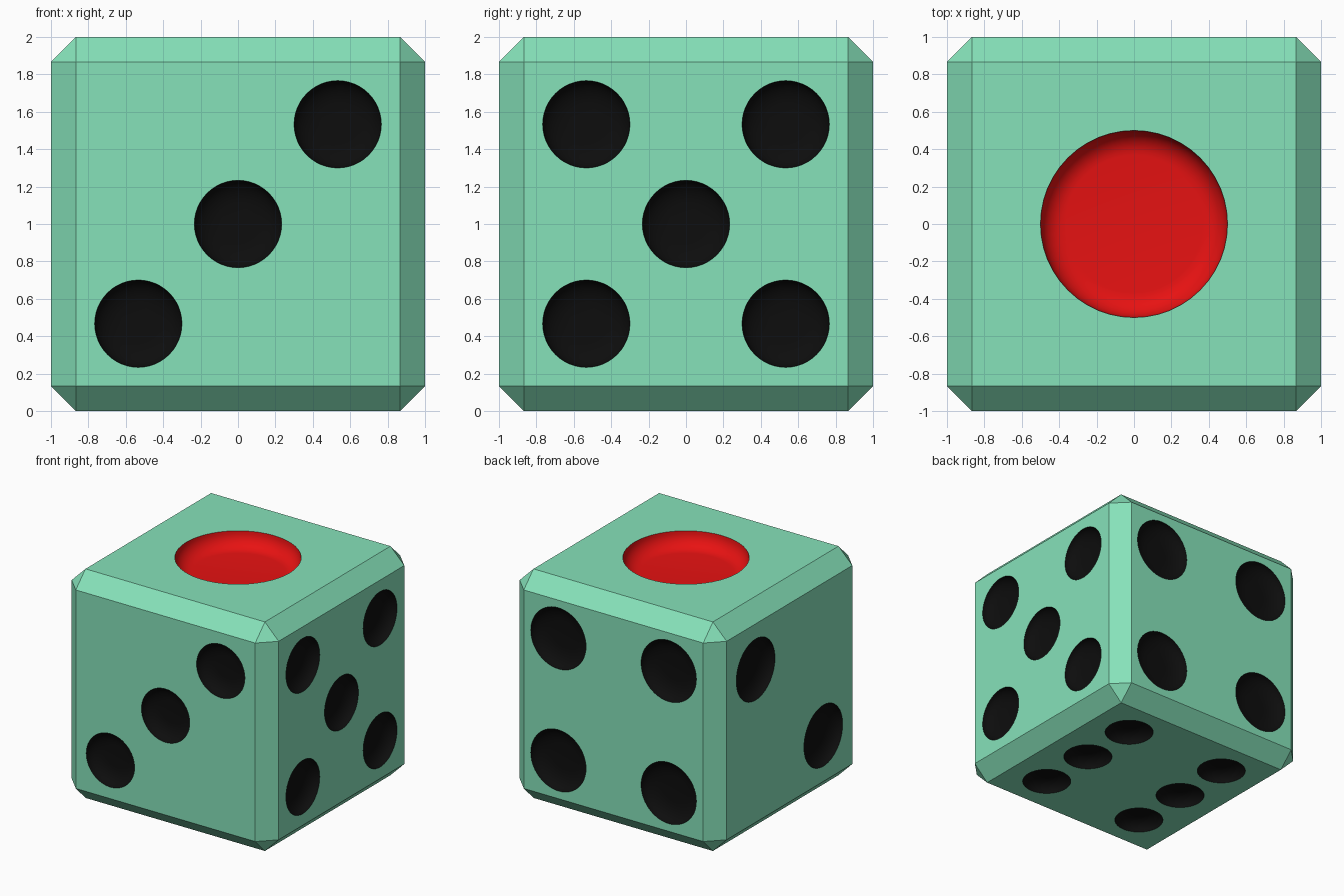
import bpy, bmesh, math
from mathutils import Matrix, Vector

if "Cube" in bpy.data.objects:
    bpy.data.objects.remove(bpy.data.objects["Cube"])

GREEN, BLACK, RED = 0, 1, 2


def material(name, rgb):
    m = bpy.data.materials.new(name)
    m.diffuse_color = (*rgb, 1)
    m.use_nodes = True
    m.node_tree.nodes["Principled BSDF"].inputs["Base Color"].default_value = m.diffuse_color
    return m


mats = [material("mint_green", (0.24, 0.76, 0.49)),
        material("black", (0.004, 0.004, 0.004)),
        material("red", (0.8, 0.006, 0.006))]


def make_object(name, bm):
    me = bpy.data.meshes.new(name)
    bm.to_mesh(me)
    bm.free()
    for m in mats:
        me.materials.append(m)
    ob = bpy.data.objects.new(name, me)
    bpy.context.collection.objects.link(ob)
    return ob


# die body: cube with chamfered edges
bm = bmesh.new()
bmesh.ops.create_cube(bm, size=2, matrix=Matrix.Translation((0, 0, 1)))
bmesh.ops.bevel(bm, geom=bm.edges[:], offset=2 / 15, offset_type='OFFSET',
                segments=1, affect='EDGES')
bmesh.ops.recalc_face_normals(bm, faces=bm.faces[:])
die = make_object("die", bm)


# pip cutter: shallow dish with a rounded floor edge
def add_pip(bm, right, up, u, v, r, depth, fillet, mat, sides=48, steps=8):
    right, up = Vector(right), Vector(up)
    out = right.cross(up)
    centre = Vector((0, 0, 1)) + out + right * u + up * v
    profile = [(r, 0.05)]
    for i in range(steps + 1):
        a = math.pi / 2 * i / steps
        profile.append((r - fillet * (1 - math.cos(a)), -depth * math.sin(a)))
    rings = []
    for rad, h in profile:
        ring = []
        for k in range(sides):
            t = math.tau * k / sides
            ring.append(bm.verts.new(centre + out * h + right * rad * math.cos(t)
                                     + up * rad * math.sin(t)))
        rings.append(ring)
    faces = [bm.faces.new(rings[0]), bm.faces.new(rings[-1][::-1])]
    for a, b in zip(rings, rings[1:]):
        for k in range(sides):
            n = (k + 1) % sides
            faces.append(bm.faces.new((a[k], b[k], b[n], a[n])))
    for f in faces:
        f.material_index = mat
        f.smooth = True


# each side: right axis, up axis, pip radius, pip positions
p, q = 0.533, 0.467
X, Y, Z = (1, 0, 0), (0, 1, 0), (0, 0, 1)
NX, NY = (-1, 0, 0), (0, -1, 0)
four = [(a, b) for a in (-p, p) for b in (-p, p)]
sides = [
    (X, Y, 0.5, [(0, 0)]),                                        # top
    (NY, Z, 0.267, [(-q, q), (q, -q)]),                           # left
    (X, Z, 0.2333, [(-p, -p), (0, 0), (p, p)]),                   # front
    (NX, Z, 0.267, four),                                         # back
    (Y, Z, 0.2333, four + [(0, 0)]),                              # right
    (NX, Y, 0.2, [(a, b) for a in (-0.5, 0.5) for b in (-p, 0, p)]),  # bottom
]
bm = bmesh.new()
for right, up, r, spots in sides:
    big = len(spots) == 1
    for u, v in spots:
        add_pip(bm, right, up, u, v, r, 0.133 if big else 0.09,
                0.133 if big else r * 0.6, RED if big else BLACK)
bmesh.ops.recalc_face_normals(bm, faces=bm.faces[:])
cutter = make_object("pip_cutter", bm)
cutter.hide_render = True

# carve the pips
mod = die.modifiers.new("pips", 'BOOLEAN')
mod.operation = 'DIFFERENCE'
mod.solver = 'EXACT'
mod.object = cutter
bpy.context.view_layer.objects.active = die
die.select_set(True)
bpy.ops.object.modifier_apply(modifier=mod.name)
bpy.data.objects.remove(cutter)
